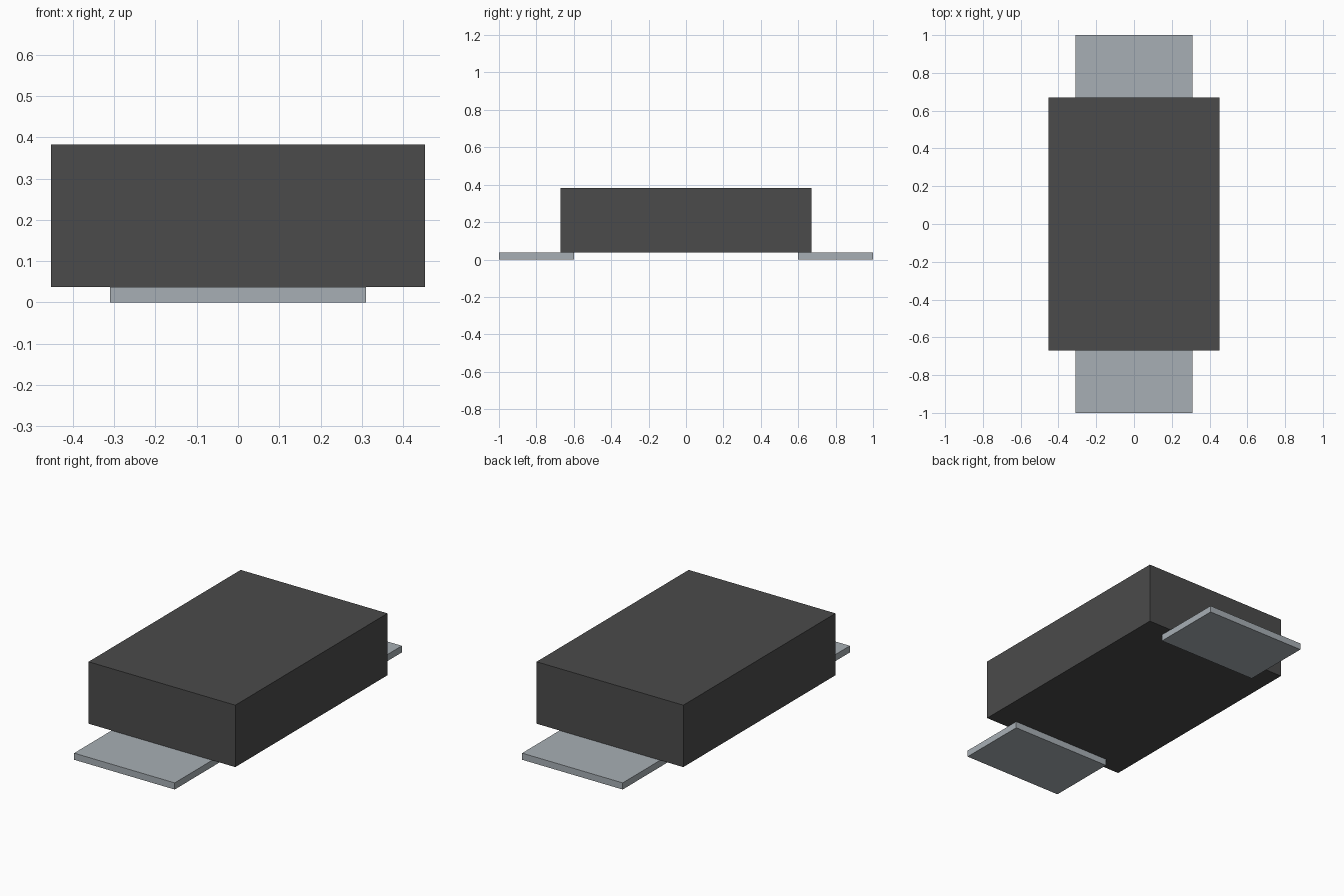
import bpy

default_cube = bpy.data.objects.get("Cube")
if default_cube:
    bpy.data.objects.remove(default_cube, do_unlink=True)


def make_material(name, rgb):
    color = (*rgb, 1.0)
    mat = bpy.data.materials.new(name)
    mat.use_nodes = True
    mat.diffuse_color = color
    mat.node_tree.nodes["Principled BSDF"].inputs["Base Color"].default_value = color
    return mat


def add_box(name, center, size, mat):
    bpy.ops.mesh.primitive_cube_add(size=1, location=center)
    box = bpy.context.object
    box.name = name
    box.scale = size
    bpy.ops.object.transform_apply(location=False, rotation=False, scale=True)
    box.data.materials.append(mat)
    return box


black_plastic = make_material("black plastic", (0.07, 0.07, 0.07))
grey_metal = make_material("grey metal", (0.39, 0.43, 0.46))

LEAD_THICKNESS = 0.037
LEAD_LENGTH = 0.4
BODY_HEIGHT = 0.345

# Rectangular body resting on the leads
add_box("body", (0, 0, LEAD_THICKNESS + BODY_HEIGHT / 2),
        (0.905, 1.34, BODY_HEIGHT), black_plastic)

# Flat leads, tucked under each end of the body
for name, side in (("front_lead", -1), ("back_lead", 1)):
    add_box(name, (0, side * (1 - LEAD_LENGTH / 2), LEAD_THICKNESS / 2),
            (0.62, LEAD_LENGTH, LEAD_THICKNESS), grey_metal)
